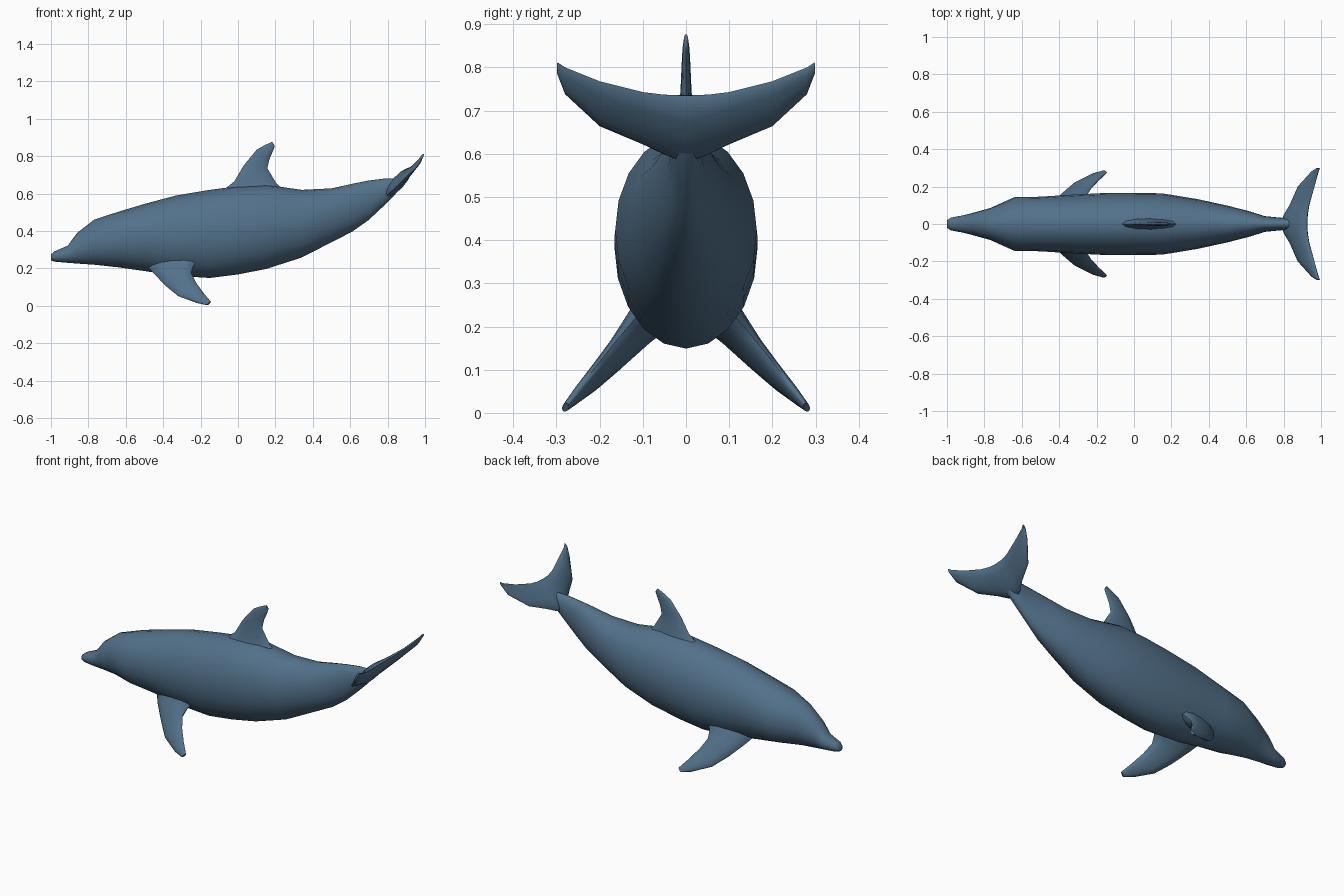
import bpy, bmesh, math
from mathutils import Vector

if "Cube" in bpy.data.objects:
    bpy.data.objects.remove(bpy.data.objects["Cube"])

skin = bpy.data.materials.new("slate_blue_skin")
skin.diffuse_color = (0.085, 0.165, 0.255, 1)
skin.use_nodes = True
skin.node_tree.nodes["Principled BSDF"].inputs["Base Color"].default_value = skin.diffuse_color


def loft(name, rings):
    """Skin a closed mesh over a series of equal-length rings."""
    bm = bmesh.new()
    vr = [[bm.verts.new(p) for p in r] for r in rings]
    n = len(vr[0])
    for a, b in zip(vr, vr[1:]):
        for i in range(n):
            j = (i + 1) % n
            bm.faces.new((a[i], a[j], b[j], b[i]))
    bm.faces.new(vr[0])
    bm.faces.new(vr[-1])
    bmesh.ops.recalc_face_normals(bm, faces=bm.faces)
    me = bpy.data.meshes.new(name)
    bm.to_mesh(me)
    bm.free()
    me.materials.append(skin)
    ob = bpy.data.objects.new(name, me)
    bpy.context.collection.objects.link(ob)
    bpy.ops.object.select_all(action='DESELECT')
    ob.select_set(True)
    bpy.context.view_layer.objects.active = ob
    bpy.ops.object.shade_smooth_by_angle(angle=math.radians(65))
    return ob


def fin(name, stations, sides=12):
    """Fin from (leading point, trailing point, half thickness) stations."""
    mids = [(Vector(l) + Vector(t)) / 2 for l, t, _ in stations]
    rings = []
    for k, (l, t, h) in enumerate(stations):
        span = mids[min(k + 1, len(mids) - 1)] - mids[max(k - 1, 0)]
        chord = (Vector(l) - Vector(t)) / 2
        nrm = span.cross(chord).normalized() * h
        rings.append([mids[k] + chord * math.cos(u) + nrm * math.sin(u)
                      for u in (2 * math.pi * i / sides for i in range(sides))])
    return loft(name, rings)


# Body: x, top z, bottom z, half width
profile = [
    (-1.00, .275, .243, .020), (-.98, .292, .236, .034), (-.91, .322, .230, .047),
    (-.86, .390, .226, .060), (-.77, .460, .220, .085), (-.64, .503, .206, .143),
    (-.50, .545, .186, .146), (-.33, .590, .160, .157), (-.15, .620, .149, .166),
    (0.00, .640, .168, .166), (.15, .648, .197, .164), (.34, .620, .258, .133),
    (.50, .628, .340, .098), (.61, .652, .396, .070), (.70, .670, .460, .042),
    (.78, .680, .535, .034), (.84, .680, .595, .030), (.87, .685, .640, .015)]
N = 20
body = loft("body", [
    [(x, w * math.cos(u), (t + b) / 2 + (t - b) / 2 * math.sin(u))
     for u in (2 * math.pi * i / N for i in range(N))]
    for x, t, b, w in profile])

# Dorsal fin
fin("dorsal_fin", [
    ((-.14, 0, .57), (.30, 0, .57), .05),
    ((-.02, 0, .665), (.205, 0, .655), .022),
    ((.03, 0, .75), (.157, 0, .735), .013),
    ((.10, 0, .835), (.168, 0, .785), .010),
    ((.145, 0, .86), (.188, 0, .83), .008),
    ((.183, 0, .877), (.197, 0, .855), .005)])

# Pectoral flippers, one each side
for side, s in (("left", 1), ("right", -1)):
    fin(side + "_flipper", [
        ((-.50, s * .04, .23), (-.18, s * .07, .28), .05),
        ((-.45, s * .10, .172), (-.24, s * .125, .21), .035),
        ((-.385, s * .160, .105), (-.250, s * .155, .175), .025),
        ((-.32, s * .218, .052), (-.225, s * .195, .125), .018),
        ((-.22, s * .268, .015), (-.185, s * .237, .070), .013),
        ((-.165, s * .284, .004), (-.145, s * .274, .022), .008)])

# Tail flukes: y, leading x z, trailing x z, half thickness
half = [(0, .785, .58, .925, .735, .034), (.05, .803, .598, .927, .737, .028),
        (.10, .833, .622, .936, .743, .022), (.20, .875, .664, .965, .768, .015),
        (.28, .950, .738, .985, .800, .010), (.298, .975, .785, .993, .812, .006)]
full = [(-y, *r) for y, *r in half[:0:-1]] + half
fin("tail_flukes", [((lx, y, lz), (tx, y, tz), h) for y, lx, lz, tx, tz, h in full])
